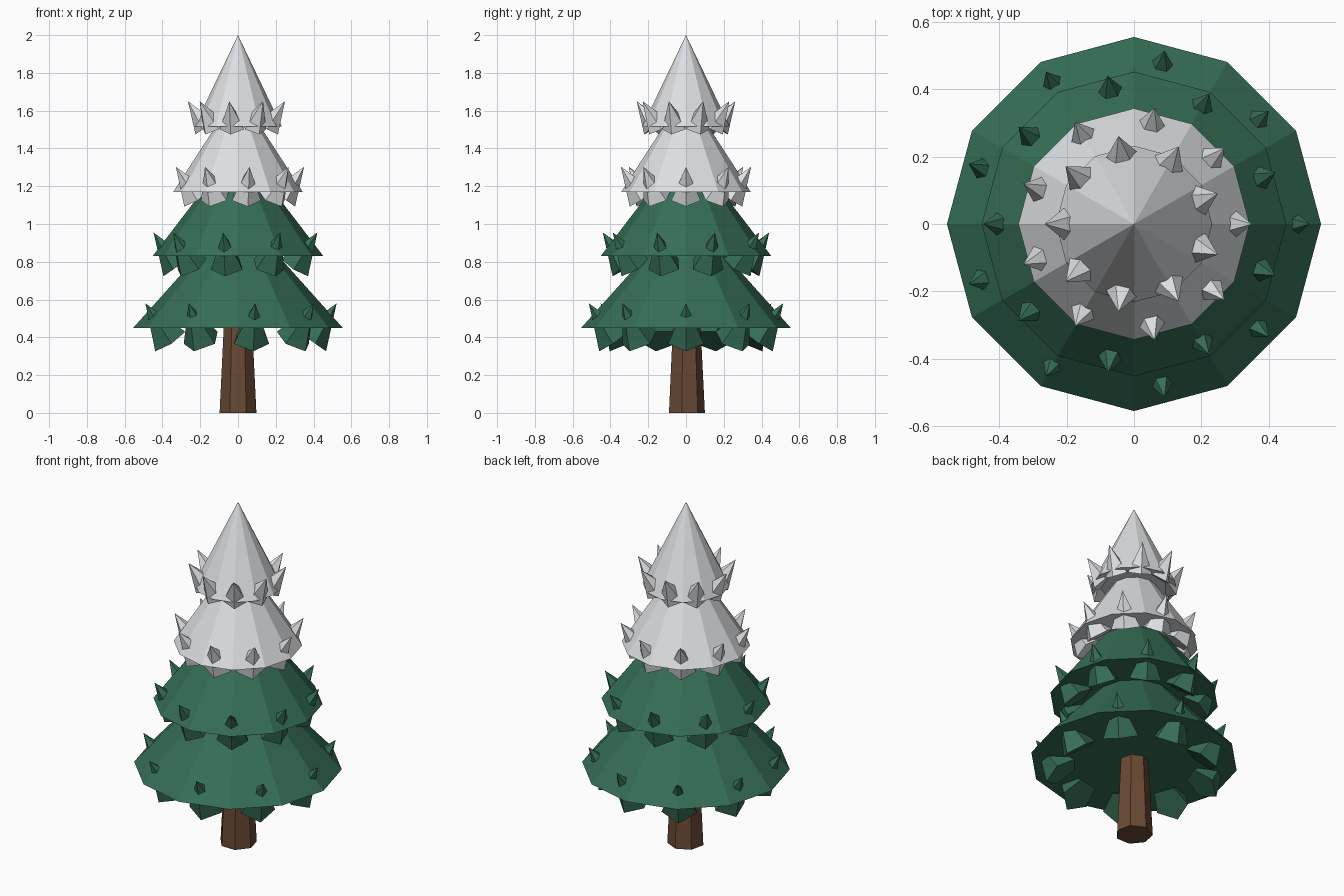
import bpy, bmesh, math
from mathutils import Vector

if "Cube" in bpy.data.objects:
    bpy.data.objects.remove(bpy.data.objects["Cube"])


def material(name, rgb):
    m = bpy.data.materials.new(name)
    m.diffuse_color = (*rgb, 1)
    m.use_nodes = True
    m.node_tree.nodes["Principled BSDF"].inputs["Base Color"].default_value = m.diffuse_color
    return m


green = material("pine green", (0.036, 0.155, 0.092))
snow = material("snow white", (0.72, 0.74, 0.76))
brown = material("bark brown", (0.14, 0.066, 0.034))


def finish(name, bm, mat):
    bmesh.ops.recalc_face_normals(bm, faces=bm.faces)
    me = bpy.data.meshes.new(name)
    bm.to_mesh(me)
    bm.free()
    me.materials.append(mat)
    ob = bpy.data.objects.new(name, me)
    bpy.context.collection.objects.link(ob)
    return ob


def add_cone(bm, base, axis, xdir, sides, r, tip):
    """Capped cone; the first base corner lies along xdir."""
    ydir = axis.cross(xdir)
    ring = []
    for i in range(sides):
        a = 2 * math.pi * i / sides
        ring.append(bm.verts.new(base + r * (math.cos(a) * xdir + math.sin(a) * ydir)))
    apex = bm.verts.new(tip)
    bm.faces.new(ring)
    for i in range(sides):
        bm.faces.new((ring[i], ring[(i + 1) % sides], apex))


X, Z = Vector((1, 0, 0)), Vector((0, 0, 1))

# Trunk: seven-sided taper
bm = bmesh.new()
rings = []
for z, r in ((0, 0.1), (0.6, 0.07)):
    rings.append([bm.verts.new((r * math.sin(2 * math.pi * i / 7),
                                r * math.cos(2 * math.pi * i / 7), z)) for i in range(7)])
for i in range(7):
    j = (i + 1) % 7
    bm.faces.new((rings[0][i], rings[0][j], rings[1][j], rings[1][i]))
bm.faces.new(rings[0])
bm.faces.new(rings[1])
finish("trunk", bm, brown)

# Tiers: (name, material, rim z, rim radius, apex z,
#         tuft tip radius, tuft tip z, tuft length, tuft radius, tuft start angle)
tiers = (
    ("bottom", green, 0.45, 0.555, 1.07, 0.522, 0.58, 0.24, 0.10, 0),
    ("lower_middle", green, 0.83, 0.452, 1.42, 0.447, 0.955, 0.22, 0.09, 20),
    ("upper_middle", snow, 1.17, 0.343, 1.70, 0.35, 1.303, 0.20, 0.082, 0),
    ("top", snow, 1.515, 0.232, 2.0, 0.265, 1.65, 0.167, 0.068, 20),
)
tilt = math.radians(55)

for name, mat, z0, r0, z1, tr, tz, length, rad, start in tiers:
    # Branch cone
    bm = bmesh.new()
    add_cone(bm, Vector((0, 0, z0)), Z, X, 12, r0, Vector((0, 0, z1)))
    finish(name + "_branches", bm, mat)

    # Nine tilted five-sided tufts: tips poke through, bases hang below the rim
    bm = bmesh.new()
    for k in range(9):
        a = math.radians(start + 40 * k)
        out = Vector((math.cos(a), math.sin(a), 0))
        axis = out * math.cos(tilt) + Z * math.sin(tilt)
        low = out * math.sin(tilt) - Z * math.cos(tilt)
        tip = out * tr + Z * tz
        add_cone(bm, tip - axis * length, axis, low, 5, rad, tip)
    finish(name + "_tufts", bm, mat)
